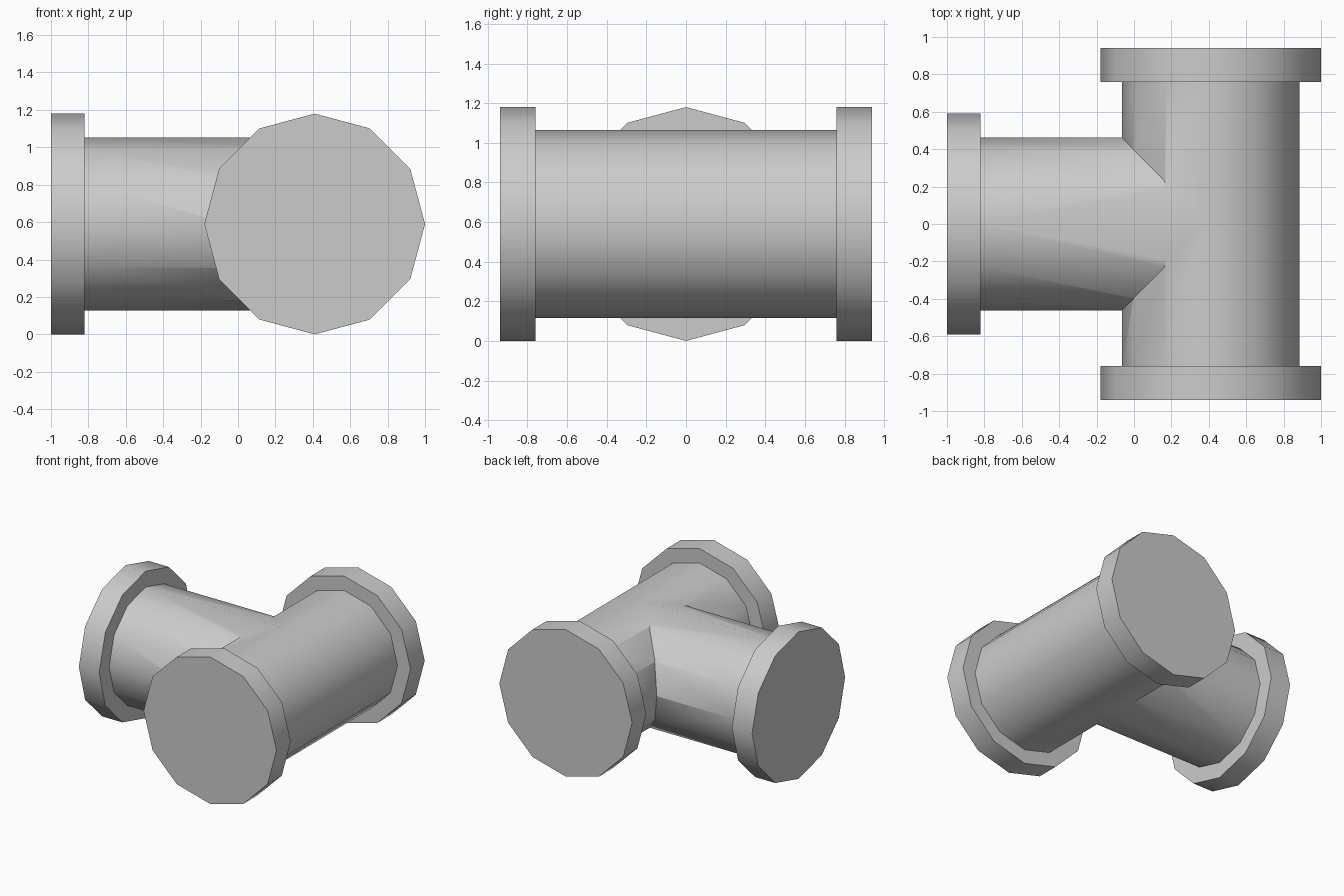
import bpy
from math import radians
from mathutils import Vector

if "Cube" in bpy.data.objects:
    bpy.data.objects.remove(bpy.data.objects["Cube"])

SIDES = 12
HUB = Vector((0.41, 0, 0.59))   # point where the two pipe axes meet


def bar(name, radius, start, end):
    """Twelve-sided cylinder between two points, with corners on the axes."""
    a, b = Vector(start), Vector(end)
    d = b - a
    bpy.ops.mesh.primitive_cylinder_add(
        vertices=SIDES, radius=radius, depth=d.length, location=(a + b) / 2,
        rotation=d.to_track_quat('Z', 'Y').to_euler())
    ob = bpy.context.object
    ob.name = name
    bpy.ops.object.transform_apply(location=True, rotation=True, scale=True)
    return ob


def smooth(ob):
    bpy.ops.object.select_all(action='DESELECT')
    ob.select_set(True)
    bpy.context.view_layer.objects.active = ob
    bpy.ops.object.shade_smooth_by_angle(angle=radians(40))


# Straight pipe along y and side branch along -x
pipe = bar("tee_pipe", 0.475, HUB + Vector((0, -0.76, 0)), HUB + Vector((0, 0.76, 0)))
branch = bar("branch_pipe", 0.463, (-0.82, 0, HUB.z), HUB)

# Join the branch into the straight pipe
mod = pipe.modifiers.new("join", 'BOOLEAN')
mod.operation = 'UNION'
mod.solver = 'EXACT'
mod.object = branch
bpy.context.view_layer.objects.active = pipe
bpy.ops.object.modifier_apply(modifier=mod.name)
bpy.data.objects.remove(branch, do_unlink=True)
smooth(pipe)

# Closed collars on the three ends
collars = {
    "front_collar": ((HUB.x, -0.94, HUB.z), (HUB.x, -0.76, HUB.z)),
    "back_collar": ((HUB.x, 0.76, HUB.z), (HUB.x, 0.94, HUB.z)),
    "branch_collar": ((-1.0, 0, HUB.z), (-0.82, 0, HUB.z)),
}
for name, (start, end) in collars.items():
    smooth(bar(name, 0.59, start, end))
